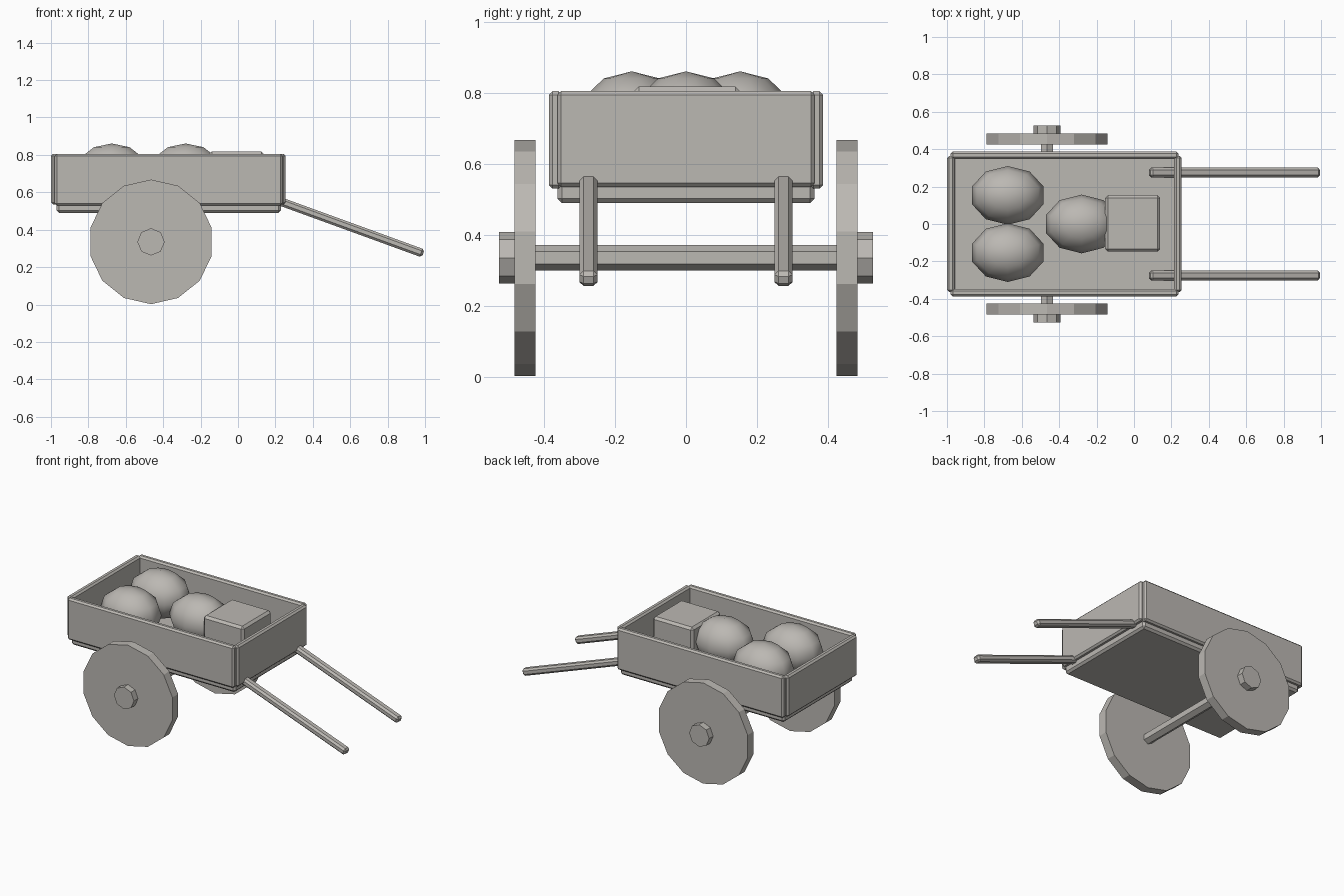
import bpy, math

if "Cube" in bpy.data.objects:
    bpy.data.objects.remove(bpy.data.objects["Cube"])

mat = bpy.data.materials.new("warm_grey")
mat.diffuse_color = (0.5, 0.48, 0.45, 1)
mat.use_nodes = True
mat.node_tree.nodes["Principled BSDF"].inputs["Base Color"].default_value = mat.diffuse_color


def finish(name):
    ob = bpy.context.object
    ob.name = name
    ob.data.materials.append(mat)
    return ob


def box(name, lo, hi, bevel, pitch=0):
    """Chamfered box between two corners, optionally pitched about y."""
    mid = [(a + b) / 2 for a, b in zip(lo, hi)]
    bpy.ops.mesh.primitive_cube_add(size=1, location=mid)
    ob = finish(name)
    ob.scale = [b - a for a, b in zip(lo, hi)]
    bpy.ops.object.transform_apply(location=False, rotation=False, scale=True)
    ob.rotation_euler.y = pitch
    mod = ob.modifiers.new("chamfer", 'BEVEL')
    mod.width, mod.segments = bevel, 1
    return ob


def cyl(name, sides, r, y0, y1):
    """Flat-sided cylinder along y on the axle line, with a corner on top."""
    bpy.ops.mesh.primitive_cylinder_add(
        vertices=sides, radius=r, depth=abs(y1 - y0),
        location=(-0.465, (y0 + y1) / 2, 0.335), rotation=(math.pi / 2, 0, 0))
    return finish(name)


# Cart bed
box("floor", (-0.97, -0.363, 0.49), (0.23, 0.363, 0.555), 0.013)
box("rear_wall", (-1.0, -0.363, 0.535), (-0.96, 0.363, 0.805), 0.011)
box("front_wall", (0.215, -0.363, 0.535), (0.255, 0.363, 0.805), 0.011)

# Axle, and mirrored walls, wheels, hubs and handles
cyl("axle", 6, 0.036, -0.45, 0.45)
for side, s in (("right", -1), ("left", 1)):
    y0, y1 = sorted((s * 0.348, s * 0.387))
    box(side + "_wall", (-0.98, y0, 0.53), (0.238, y1, 0.805), 0.011)
    cyl(side + "_wheel", 14, 0.333, s * 0.425, s * 0.484)
    cyl(side + "_hub", 8, 0.073, s * 0.45, s * 0.527)
    yc = s * 0.275
    box(side + "_handle", (0.537 - 0.4825, yc - 0.026, 0.4155),
        (0.537 + 0.4825, yc + 0.026, 0.4605), 0.012, math.radians(20))

# Cargo: three stuffed sacks and a crate
for i, (x, y) in enumerate(((-0.675, 0.153), (-0.675, -0.153), (-0.28, 0))):
    bpy.ops.mesh.primitive_uv_sphere_add(
        segments=10, ring_count=6, radius=1, location=(x, y, 0.713))
    sack = finish(f"sack_{i + 1}")
    sack.scale = (0.2, 0.157, 0.148)
    bpy.ops.object.transform_apply(location=False, rotation=False, scale=True)
    bpy.ops.object.shade_smooth()
box("crate", (-0.155, -0.148, 0.55), (0.14, 0.154, 0.818), 0.015)
